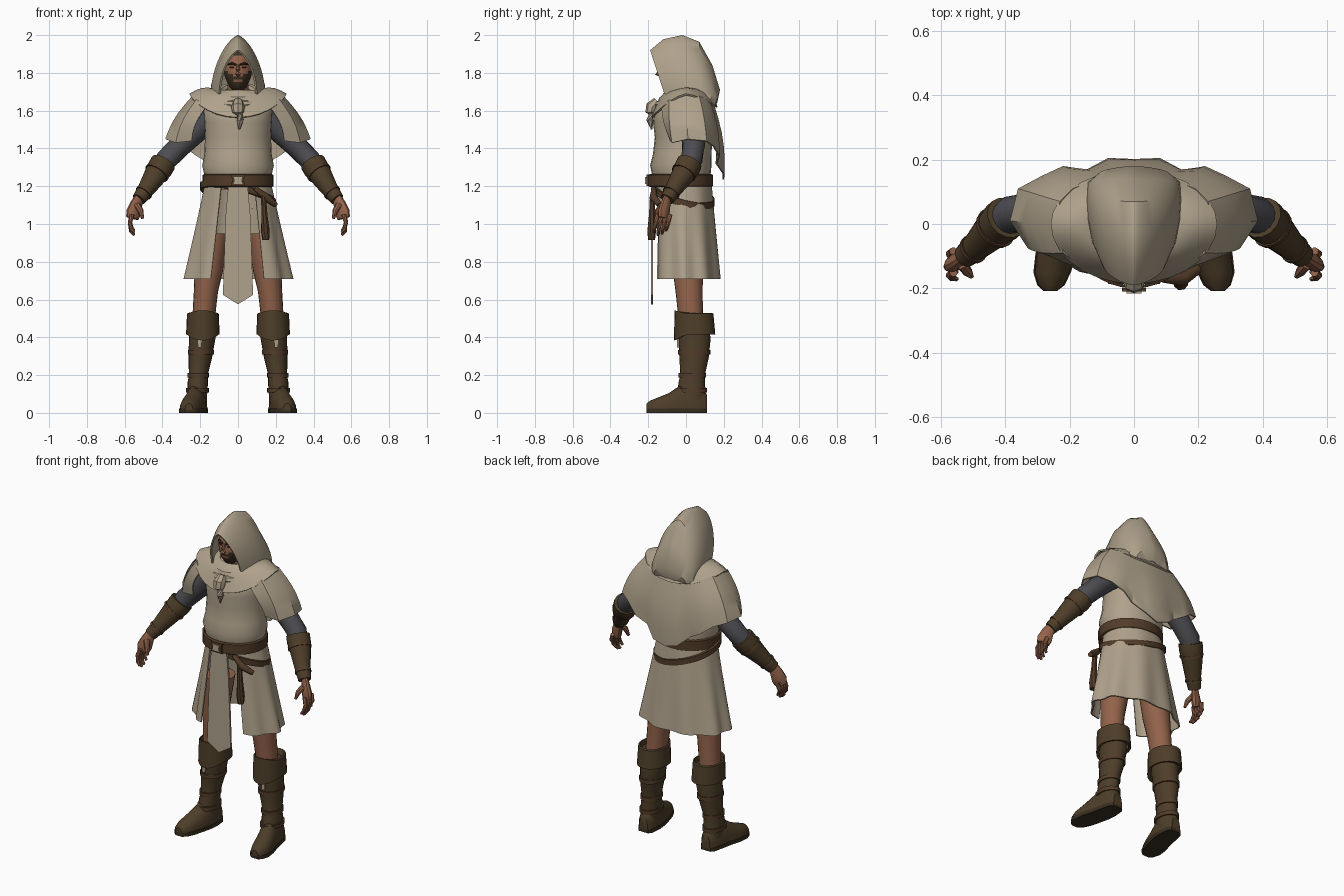
import bpy, bmesh
from math import sin, cos, pi, radians
from mathutils import Vector

cube = bpy.data.objects.get("Cube")
if cube:
    bpy.data.objects.remove(cube, do_unlink=True)


def material(name, rgb):
    m = bpy.data.materials.new(name)
    m.use_nodes = True
    m.diffuse_color = (*rgb, 1)
    bsdf = next(n for n in m.node_tree.nodes if n.type == 'BSDF_PRINCIPLED')
    bsdf.inputs["Base Color"].default_value = (*rgb, 1)
    bsdf.inputs["Roughness"].default_value = 0.9
    return m


CREAM = material("cream_cloth", (.43, .36, .26))
LEATHER = material("brown_leather", (.075, .048, .022))
STRAP = material("belt_leather", (.085, .045, .022))
SOLE = material("dark_sole", (.04, .027, .014))
SKIN = material("skin", (.29, .125, .07))
GREY = material("grey_sleeve", (.075, .075, .085))
HAIR = material("dark_hair", (.05, .03, .016))
PALE = material("pale_metal", (.45, .38, .28))


def finish(name, bm, mats, thick=0, rule=None):
    """Turn a bmesh into a smooth-shaded object with sharp creases."""
    bmesh.ops.remove_doubles(bm, verts=bm.verts, dist=1e-5)
    bmesh.ops.recalc_face_normals(bm, faces=bm.faces)
    if thick:
        bmesh.ops.solidify(bm, geom=bm.faces[:], thickness=thick)
        bmesh.ops.recalc_face_normals(bm, faces=bm.faces)
    for f in bm.faces:
        f.smooth = True
        if rule:
            f.material_index = rule(f.calc_center_median())
    me = bpy.data.meshes.new(name)
    bm.to_mesh(me)
    bm.free()
    me.set_sharp_from_angle(angle=radians(38))
    for m in mats:
        me.materials.append(m)
    ob = bpy.data.objects.new(name, me)
    bpy.context.collection.objects.link(ob)
    return ob


def loft(name, rows, mat, closed=True, caps=True, thick=0):
    """Skin a surface over rows of points."""
    bm = bmesh.new()
    grid = [[bm.verts.new(p) for p in row] for row in rows]
    n = len(rows[0])
    for a, b in zip(grid, grid[1:]):
        for i in range(n if closed else n - 1):
            j = (i + 1) % n
            bm.faces.new((a[i], a[j], b[j], b[i]))
    if closed and caps:
        bm.faces.new(grid[0])
        bm.faces.new(grid[-1])
    return finish(name, bm, [mat], thick)


def turn(n):
    return [2 * pi * i / n for i in range(n)]


def oval(cx, rx, y0, y1, z, n=20):
    return [(cx + rx * cos(a), (y0 + y1) / 2 + (y1 - y0) / 2 * sin(a), z) for a in turn(n)]


def tube(name, pts, radii, mat, n=10, flat=1):
    pts = [Vector(p) for p in pts]
    rows = []
    for i, (p, r) in enumerate(zip(pts, radii)):
        d = pts[min(i + 1, len(pts) - 1)] - pts[max(i - 1, 0)]
        q = d.to_track_quat('Z', 'Y')
        rows.append([p + q @ Vector((r * flat * cos(a), r * sin(a), 0)) for a in turn(n)])
    return loft(name, rows, mat)


def band(name, rx, y0, y1, zfun, height, mat, thick=.012):
    """A flat strap around the body whose height follows zfun(angle)."""
    rows = []
    for k, dz in ((1, -.5), (1 + thick * 5, -.42), (1 + thick * 5, .42), (1, .5)):
        rows.append([(rx * k * cos(a), (y0 + y1) / 2 + (y1 - y0) / 2 * k * sin(a),
                      zfun(a) + dz * height) for a in turn(32)])
    return loft(name, rows, mat, caps=False)


def plate(name, outline, y, depth, mat):
    """An x-z outline given thickness in y."""
    return loft(name, [[(x, y + d, z) for x, z in outline] for d in (0, depth)], mat)


# Tunic body
TORSO = [(.165, -.16, .13, 1.18), (.178, -.18, .13, 1.26), (.19, -.19, .135, 1.31),
         (.178, -.175, .135, 1.37), (.175, -.165, .14, 1.46), (.18, -.175, .145, 1.54),
         (.185, -.165, .14, 1.61), (.15, -.11, .12, 1.67), (.08, -.07, .08, 1.71)]
loft("tunic_body", [oval(0, *r, n=24) for r in TORSO], CREAM)

# Pleated skirt, open at the front
rows = []
for k in range(7):
    t = k / 6
    row = []
    for i in range(61):
        a = radians(-60 + 300 * i / 60)
        fold = 1 + .045 * t * cos(9 * a + 1)
        ry = .148 + .03 * t
        row.append(((.17 + .112 * t) * fold * cos(a), -.014 + .018 * t + ry * fold * sin(a),
                    1.24 - .53 * t))
    rows.append(row)
loft("skirt", rows, CREAM, closed=False, thick=.008)

# Long front flap with a pointed tip
half = [(.05, 1.22), (.065, 1.05), (.074, .8), (.08, .625)]
plate("front_flap", half + [(0, .575)] + [(-x, z) for x, z in reversed(half)], -.186, .012, CREAM)

# Belts, buckle and hanging strap
band("waist_belt", .178, -.19, .132, lambda a: 1.23, .07, STRAP)
band("sling_belt", .19, -.17, .142, lambda a: 1.155 - .045 * cos(a) - .04 * sin(a), .04, STRAP)
frame = [(-.038, 1.2), (.038, 1.2), (.03, 1.23), (.038, 1.262), (-.038, 1.262), (-.03, 1.23)]
plate("belt_buckle", frame, -.21, .012, STRAP)
plate("buckle_plate", [(x * .6, 1.231 + (z - 1.231) * .6) for x, z in frame], -.216, .008, PALE)
tube("strap_loop", [(.09, -.17, 1.19), (.15, -.172, 1.14), (.2, -.14, 1.1)],
     [.012, .022, .014], STRAP)
tube("hanging_strap", [(.135, -.178, 1.15), (.14, -.18, 1.05), (.145, -.182, .96), (.147, -.182, .915)],
     [.014, .017, .024, .018], STRAP, n=8)

# Cape draped over the arms and down the back: (shoulder point, hem point) columns
COLS = [((.17, -.13, 1.62), (.245, -.085, 1.44)), ((.22, -.09, 1.66), (.33, -.075, 1.43)),
        ((.24, 0, 1.68), (.385, .01, 1.45)), ((.23, .07, 1.68), (.36, .11, 1.44)),
        ((.19, .11, 1.66), (.285, .15, 1.41)), ((.14, .13, 1.65), (.22, .18, 1.36)),
        ((.1, .14, 1.64), (.15, .165, 1.32)), ((.06, .15, 1.63), (.08, .205, 1.26)),
        ((0, .15, 1.63), (0, .2, 1.235))]
COLS += [tuple((-x, y, z) for x, y, z in c) for c in reversed(COLS[:-1])]
rows = []
for k in range(6):
    t = k / 5
    row = []
    for a, b in COLS:
        p = Vector(a).lerp(Vector(b), t)
        out = Vector((p.x, p.y, 0)).normalized()
        row.append(p + out * .02 * sin(pi * t))
    rows.append(row)
loft("cape", rows, CREAM, closed=False, thick=.008)

# Shoulder mantle with a dipped front edge
rows = []
for k in range(6):
    u = k / 5
    row = []
    for a in turn(28):
        s = sin(a)
        hem = 1.69 - (.125 if s < 0 else .07) * abs(s) ** 1.5
        row.append(((.1 + .158 * u) * cos(a), (.1 + (.085 if s < 0 else .068) * u) * s,
                    1.71 + (hem - 1.71) * u + .022 * sin(pi * u)))
    rows.append(row)
loft("shoulder_mantle", rows, CREAM, caps=False, thick=.01)

# Rolled cowl folds at the neck
for name, rx, z, r in (("upper_cowl", .108, 1.69, .024), ("lower_cowl", .128, 1.665, .024)):
    rows = []
    for b in turn(8) + [0]:
        rows.append([((rx + r * cos(b)) * cos(a), -.015 + (rx + r * cos(b)) * sin(a),
                      z + .035 * sin(a) + r * sin(b)) for a in turn(24)])
    loft(name, rows, CREAM, caps=False)

# Knotted scarf end
tube("scarf_knot", [(0, -.15, 1.65), (0, -.178, 1.62), (0, -.185, 1.59), (0, -.18, 1.565)],
     [.025, .036, .03, .012], CREAM, n=8)
tube("scarf_tail", [(.008, -.182, 1.59), (.012, -.19, 1.55), (.006, -.182, 1.5)],
     [.016, .02, .005], CREAM, n=6)

# Hood built from tilted pointed arches, front rim to back
ARCHES = [(.1, -.115, 1.69, -.19, 1.92), (.13, -.05, 1.68, -.12, 1.978), (.146, .02, 1.66, -.02, 2),
          (.15, .08, 1.65, .07, 1.965), (.143, .13, 1.64, .14, 1.84), (.11, .155, 1.63, .18, 1.71),
          (.05, .15, 1.62, .165, 1.64)]
rows = []
for w, yb, zb, yp, zp in ARCHES:
    row = []
    for i in range(25):
        c, s = cos(pi * i / 24), sin(pi * i / 24)
        row.append((w * abs(c) ** 1.4 * (1 if c > 0 else -1), yb + (yp - yb) * s, zb + (zp - zb) * s))
    rows.append(row)
loft("hood", rows, CREAM, closed=False, thick=.01)

# Head with bearded jaw
bm = bmesh.new()
bmesh.ops.create_uvsphere(bm, u_segments=32, v_segments=24, radius=1)
for v in bm.verts:
    x, y, z = v.co
    jaw = 1 - .22 * max(0, -z)
    v.co = (x * .076 * jaw, -.05 + y * .087 - .012 * max(0, -z), 1.81 + z * .115)


def beard(c):
    mouth = abs(c.x) < .02 and 1.757 < c.z < 1.77
    low = c.z < 1.775 + abs(c.x) * .5
    return 1 if c.z > 1.89 or (low and not mouth) else 0


finish("head", bm, [SKIN, HAIR], rule=beard)
tube("neck", [(0, -.02, 1.62), (0, -.03, 1.74)], [.06, .055], SKIN, n=14)
tube("nose", [(0, -.13, 1.845), (0, -.146, 1.815), (0, -.15, 1.797), (0, -.136, 1.788)],
     [.007, .011, .015, .009], SKIN, n=8)

for s, side in ((1, "left"), (-1, "right")):
    def flip(pts):
        return [(x * s, y, z) for x, y, z in pts]

    # Eyes and brows
    tube(side + "_brow", flip([(.01, -.136, 1.843), (.032, -.133, 1.85), (.054, -.112, 1.845)]),
         [.005, .008, .004], HAIR, n=6)
    tube(side + "_eye", flip([(.02, -.131, 1.83), (.042, -.122, 1.83)]), [.006, .005], HAIR, n=6)

    # Arm and bracer
    tube(side + "_sleeve", flip([(.14, .03, 1.58), (.23, .04, 1.49), (.31, .04, 1.41),
                                 (.38, .03, 1.34), (.43, -.01, 1.26)]),
         [.08, .068, .06, .058, .045], GREY, n=14)
    tube(side + "_bracer", flip([(.395, .02, 1.325), (.412, .005, 1.295), (.44, -.02, 1.255),
                                 (.485, -.065, 1.185), (.525, -.1, 1.13)]),
         [.068, .068, .06, .046, .037], LEATHER, n=14)
    for k, (p, d, r) in enumerate((((.425, -.008, 1.277), (.432, -.014, 1.267), .068),
                                   ((.495, -.075, 1.171), (.502, -.081, 1.162), .047))):
        tube(f"{side}_bracer_strap_{k + 1}", flip([p, d]), [r, r], STRAP, n=14)

    # Hand with curled fingers
    tube(side + "_palm", flip([(.52, -.095, 1.145), (.538, -.108, 1.105), (.553, -.118, 1.06),
                               (.56, -.122, 1.03)]), [.028, .036, .044, .036], SKIN, flat=.6)
    for k in range(4):
        y = -.085 - .022 * k
        drop = (.0, .018, .024, .01)[k]
        tube(f"{side}_finger_{k + 1}",
             flip([(.56, y, 1.05), (.572, y - .008, 1.01), (.566, y - .016, .985 - drop),
                   (.55, y - .02, .965 - drop)]), [.013, .0125, .011, .007], SKIN, n=8)
    tube(side + "_thumb", flip([(.535, -.125, 1.1), (.515, -.15, 1.07), (.505, -.162, 1.03)]),
         [.018, .015, .008], SKIN, n=8)

    # Leg
    def stack(name, rings, mat, **kw):
        return loft(side + name, [oval(cx * s, *r) for cx, *r in rings], mat, **kw)

    stack("_leg", [(.13, .085, -.08, .1, .95), (.155, .075, -.07, .09, .75),
                   (.17, .064, -.055, .088, .64), (.182, .06, -.04, .09, .5)], SKIN)

    # Boot shaft, folded cuff and foot
    stack("_boot_shaft", [(.185, .07, -.045, .12, .5), (.19, .07, -.04, .13, .39),
                          (.2, .062, -.035, .12, .29), (.21, .05, -.03, .1, .2),
                          (.213, .054, -.04, .1, .16), (.215, .052, -.045, .105, .1),
                          (.215, .05, -.04, .11, .03)], LEATHER)
    cuff = []
    for rx, y0, y1, z, dip in ((.07, -.045, .12, .5, 0), (.076, -.05, .135, .53, .01),
                               (.084, -.06, .145, .525, .02), (.089, -.064, .155, .415, -.035),
                               (.074, -.045, .135, .42, -.035)):
        cuff.append([(x, y, z + dip * max(0, .3 - (y - y0) / (y1 - y0)) * 3)
                     for x, y, z in oval(.186 * s, rx, y0, y1, z, 24)])
    loft(side + "_boot_cuff", cuff, LEATHER, caps=False)
    for name, cx, rx, y0, y1, z in (("_calf_strap", .197, .069, -.043, .13, .32),
                                    ("_ankle_strap", .211, .057, -.04, .107, .2),
                                    ("_instep_strap", .214, .06, -.055, .112, .12)):
        stack(name, [(cx, rx, y0, y1, z - .012), (cx, rx, y0, y1, z + .012)], STRAP)
    FOOT = [(.112, .212, .03, .08), (.09, .213, .046, .11), (.03, .217, .055, .13),
            (-.03, .226, .058, .13), (-.09, .242, .06, .09), (-.15, .254, .055, .066),
            (-.19, .258, .04, .05), (-.208, .26, .02, .035)]
    loft(side + "_foot", [[((cx + w * cos(a)) * s, y, .015 + h * max(0, sin(a)) ** .8)
                           for a in [pi * i / 10 for i in range(11)]]
                          for y, cx, w, h in FOOT], LEATHER)
    loft(side + "_sole", [[((cx + w * k * 1.06) * s, y, z) for k, z in
                           ((-1, 0), (1, 0), (1, .022), (-1, .022))] for y, cx, w, h in FOOT], SOLE)
    lace = [(.194, .345), (.212, .345), (.217, .425), (.189, .425)]
    plate(side + "_boot_lacing", [(x * s, z) for x, z in lace], -.047, .009, PALE)
